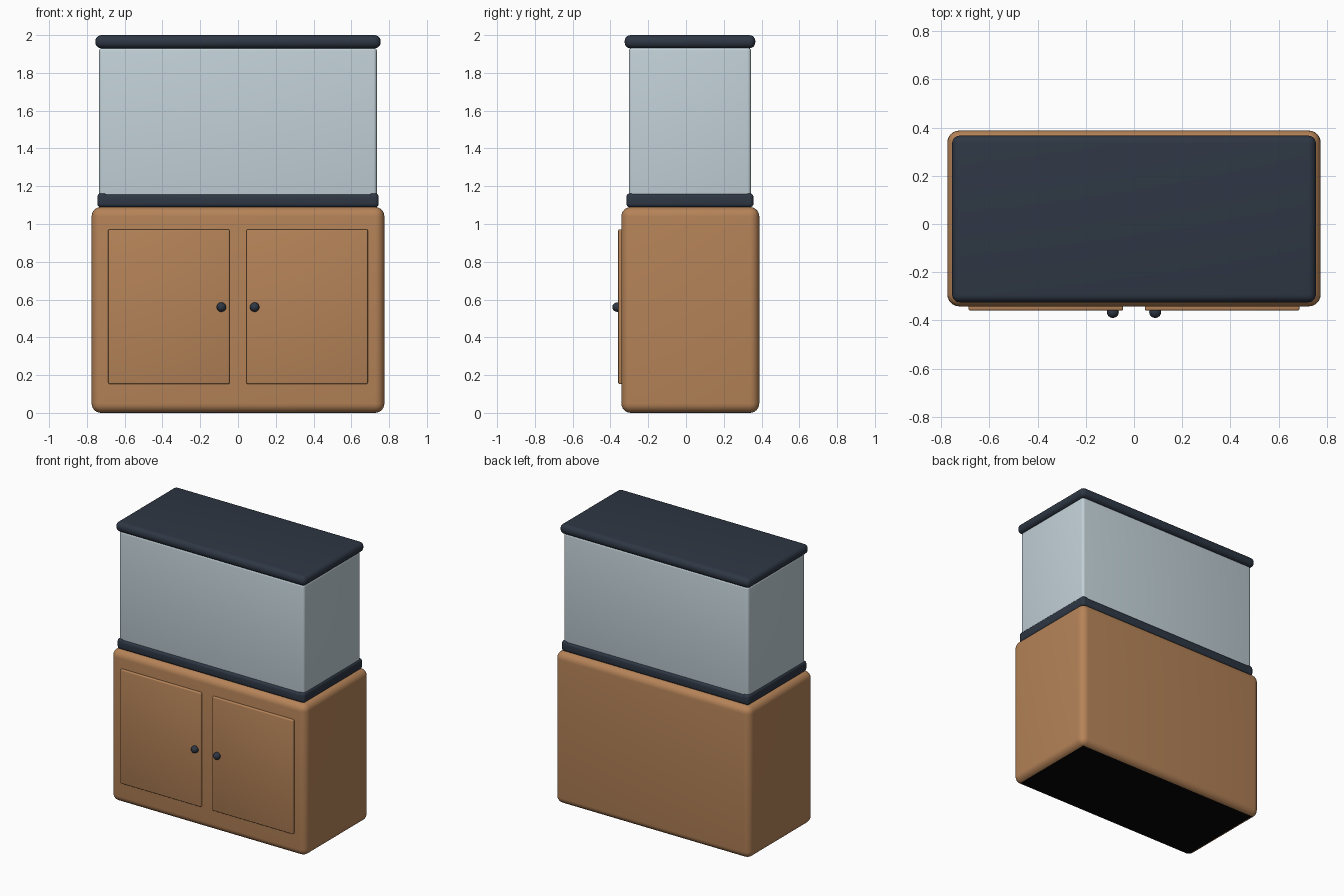
import bpy, bmesh, math
from mathutils import Vector

cube = bpy.data.objects.get("Cube")
if cube:
    bpy.data.objects.remove(cube, do_unlink=True)


def material(name, srgb):
    linear = [((c / 255 + 0.055) / 1.055) ** 2.4 for c in srgb] + [1]
    mat = bpy.data.materials.new(name)
    mat.use_nodes = True
    mat.diffuse_color = linear
    mat.node_tree.nodes["Principled BSDF"].inputs["Base Color"].default_value = linear
    return mat


wood = material("warm wood", (181, 131, 88))
navy = material("dark navy plastic", (46, 55, 68))
glass = material("pale blue glass", (194, 209, 216))
black = material("black base", (5, 5, 5))


def finish(name, bm, *mats):
    mesh = bpy.data.meshes.new(name)
    bm.to_mesh(mesh)
    bm.free()
    obj = bpy.data.objects.new(name, mesh)
    bpy.context.collection.objects.link(obj)
    for mat in mats:
        mesh.materials.append(mat)
    bpy.ops.object.select_all(action="DESELECT")
    obj.select_set(True)
    bpy.context.view_layer.objects.active = obj
    bpy.ops.object.shade_smooth_by_angle(angle=math.radians(35))
    return obj


def rounded_box(name, low, high, radius, *mats, segments=5):
    low, high = Vector(low), Vector(high)
    bm = bmesh.new()
    bmesh.ops.create_cube(bm, size=1)
    bmesh.ops.scale(bm, vec=high - low, verts=bm.verts)
    bmesh.ops.translate(bm, vec=(low + high) / 2, verts=bm.verts)
    bmesh.ops.bevel(bm, geom=bm.edges[:], offset=radius, segments=segments,
                    profile=0.5, affect="EDGES", clamp_overlap=True)
    # Any second material covers the underside
    if len(mats) > 1:
        bm.normal_update()
        for face in bm.faces:
            if face.normal.z < -0.98:
                face.material_index = 1
    return finish(name, bm, *mats)


# Cabinet
rounded_box("cabinet", (-0.775, -0.342, 0), (0.775, 0.388, 1.09), 0.05, wood, black, segments=6)

# Doors and knobs
for side, sign in (("left", 1), ("right", -1)):
    inner, outer = sorted((sign * 0.045, sign * 0.687))
    rounded_box(side + "_door", (inner, -0.359, 0.153), (outer, -0.325, 0.972),
                0.007, wood, segments=3)
    bm = bmesh.new()
    bmesh.ops.create_uvsphere(bm, u_segments=24, v_segments=14, radius=0.025)
    bmesh.ops.translate(bm, vec=(sign * 0.088, -0.365, 0.56), verts=bm.verts)
    finish(side + "_knob", bm, navy)

# Glass tank
rounded_box("tank", (-0.735, -0.302, 1.1), (0.735, 0.344, 1.935), 0.018, glass, segments=4)

# Bottom trim made of four rounded bars
for name, y in (("front", -0.315), ("back", 0.302)):
    rounded_box(name + "_trim", (-0.745, y, 1.088), (0.745, y + 0.055, 1.158), 0.02, navy)
for name, x in (("left", 0.69), ("right", -0.745)):
    rounded_box(name + "_trim", (x, -0.315, 1.088), (x + 0.055, 0.357, 1.163), 0.02, navy)

# Lid
rounded_box("lid", (-0.755, -0.325, 1.93), (0.755, 0.367, 2.0), 0.032, navy)
